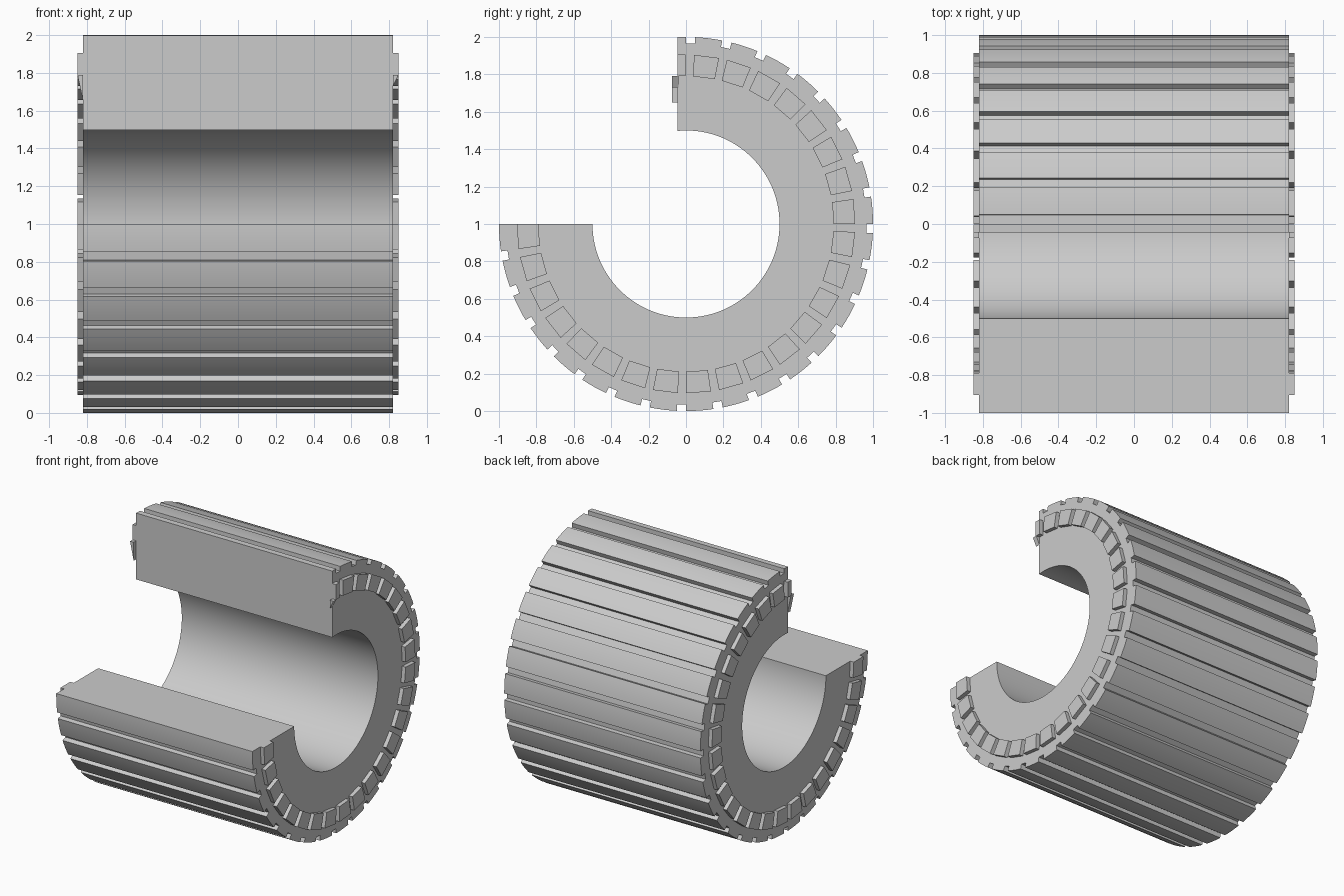
import bpy, bmesh
from math import sin, cos, radians, sqrt

old = bpy.data.objects.get("Cube")
if old:
    bpy.data.objects.remove(old, do_unlink=True)

PITCH = 11.25            # angle between neighbouring slots
FIRST_SLOT = 88.625
SLOT_HALF = 1.45
BAR_HALF = 4.25
CUT_Y = -0.045           # vertical plane where the upper half is cut off
END_X = 0.82
CENTRE_Z = 1.0

grey = bpy.data.materials.new("steel_grey")
grey.use_nodes = True
grey.diffuse_color = (0.6, 0.6, 0.6, 1)
grey.node_tree.nodes["Principled BSDF"].inputs["Base Color"].default_value = (0.6, 0.6, 0.6, 1)


def polar(r, a):
    return (r * cos(radians(a)), CENTRE_Z + r * sin(radians(a)))


def arc(r, a, b, step=1.5):
    n = max(1, round(abs(b - a) / step))
    return [polar(r, a + (b - a) * i / n) for i in range(n + 1)]


def prism(bm, outline, axis, lo, hi):
    """Extrude a closed 2D outline along x or y."""
    def place(p, t):
        return (t, p[0], p[1]) if axis == "x" else (p[0], t, p[1])
    face = bm.faces.new([bm.verts.new(place(p, lo)) for p in outline])
    moved = bmesh.ops.extrude_face_region(bm, geom=[face])["geom"]
    shift = (hi - lo, 0, 0) if axis == "x" else (0, hi - lo, 0)
    bmesh.ops.translate(bm, vec=shift, verts=[v for v in moved if isinstance(v, bmesh.types.BMVert)])


def finish(name, bm, smooth=False):
    bmesh.ops.recalc_face_normals(bm, faces=bm.faces)
    mesh = bpy.data.meshes.new(name)
    bm.to_mesh(mesh)
    bm.free()
    mesh.materials.append(grey)
    obj = bpy.data.objects.new(name, mesh)
    bpy.context.collection.objects.link(obj)
    if smooth:
        bpy.ops.object.select_all(action="DESELECT")
        obj.select_set(True)
        bpy.context.view_layer.objects.active = obj
        bpy.ops.object.shade_smooth_by_angle(angle=radians(20))


# Slotted core: three-quarter ring with shallow outer grooves
slots = [FIRST_SLOT - PITCH * i for i in range(24)]
outline = [(CUT_Y, CENTRE_Z + sqrt(1 - CUT_Y ** 2))]
for i, a in enumerate(slots):
    outline += [polar(1, a + SLOT_HALF), polar(0.965, a + SLOT_HALF), polar(0.965, a - SLOT_HALF)]
    end = slots[i + 1] + SLOT_HALF if i < 23 else -180
    land = arc(1, a - SLOT_HALF, end)
    outline += land[:-1] if i < 23 else land
bore = arc(0.5, -180, 90)
outline += bore + [(CUT_Y, CENTRE_Z + sqrt(0.25 - CUT_Y ** 2))]
bm = bmesh.new()
prism(bm, outline, "x", -END_X, END_X)
finish("slotted_core", bm, True)

# Conductor bar ends on both faces, with the cut bar and its sheared burr
for side, name, tip in ((1, "left", 1.73), (-1, "right", 1.65)):
    inner, outer = side * (END_X - 0.01), side * (END_X + 0.03)
    bm = bmesh.new()
    for a in slots:
        mid = a - PITCH / 2
        edges = (mid + BAR_HALF, mid - BAR_HALF)
        bar = [polar(0.905, e) for e in edges] + [polar(0.79, e) for e in reversed(edges)]
        prism(bm, bar, "x", inner, outer)
    cut_bar = [(CUT_Y, 1.79), (-0.002, 1.79), (-0.002, 1.905), (CUT_Y, 1.905)]
    prism(bm, cut_bar, "x", inner, outer)
    burr = [(side * END_X, 1.79), (outer, 1.79), (side * END_X, tip)]
    prism(bm, burr, "y", -0.075, -0.04)
    finish(name + "_bar_ends", bm)
